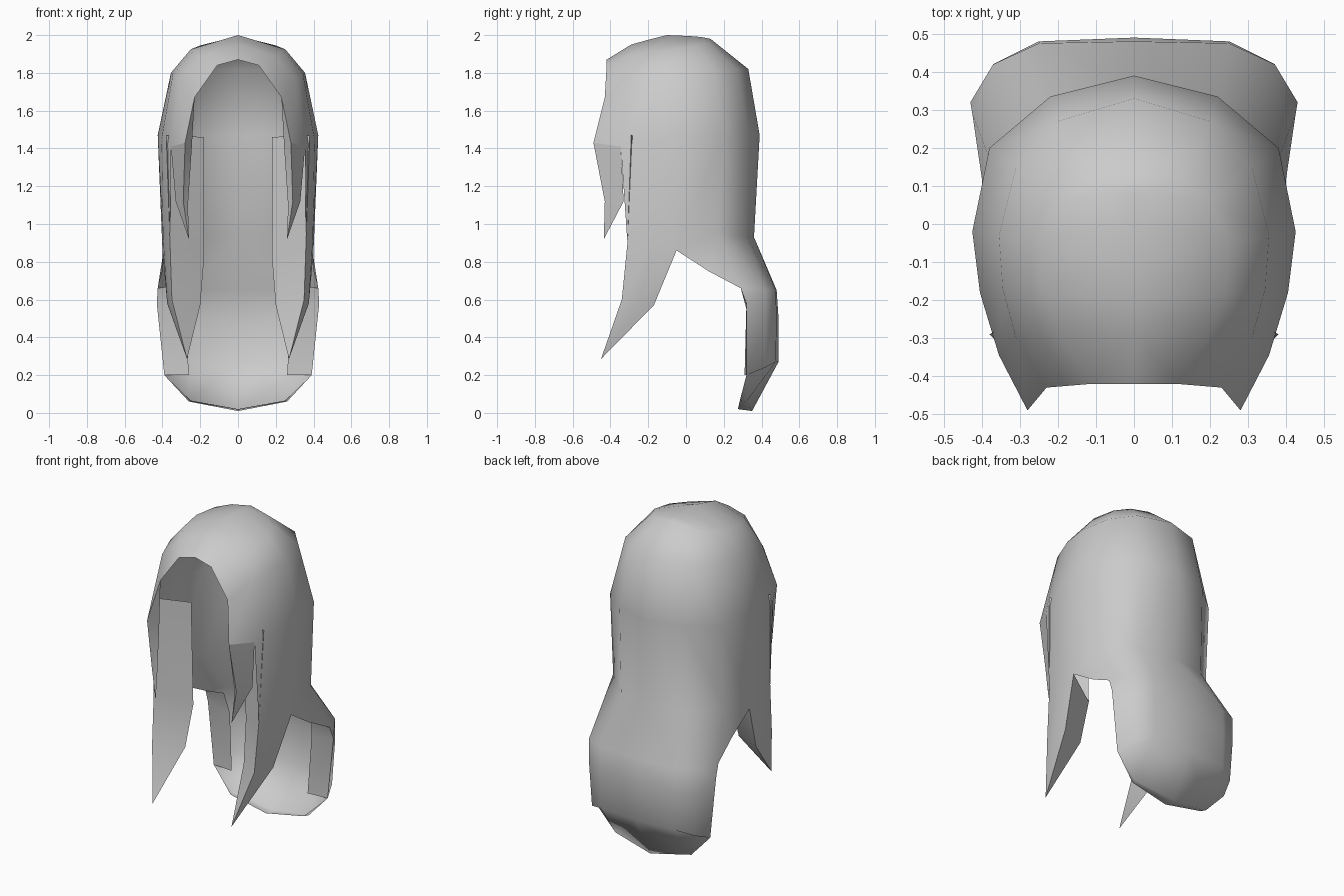
import bpy
import bmesh

if "Cube" in bpy.data.objects:
    bpy.data.objects.remove(bpy.data.objects["Cube"])

hair = bpy.data.materials.new("hair_grey")
hair.diffuse_color = (0.6, 0.6, 0.6, 1)
hair.use_nodes = True
hair.node_tree.nodes["Principled BSDF"].inputs["Base Color"].default_value = hair.diffuse_color


def sheet(name, *grids):
    """Loft rows of points into one surface, weld it and mirror it across x."""
    bm = bmesh.new()
    pool = {}

    def vert(p):
        if p not in pool:
            pool[p] = bm.verts.new(p)
        return pool[p]

    for rows in grids:
        for a, b in zip(rows, rows[1:]):
            for i in range(len(a) - 1):
                quad = list(dict.fromkeys((a[i], a[i + 1], b[i + 1], b[i])))
                if len(quad) > 2:
                    vs = [vert(p) for p in quad]
                    if not bm.faces.get(vs):
                        bm.faces.new(vs)
    bmesh.ops.recalc_face_normals(bm, faces=bm.faces[:])
    # the face furthest out to the side or back must point outwards
    bm.normal_update()
    f = max(bm.faces, key=lambda f: f.calc_center_median().x)
    if f.normal.x < 0:
        bmesh.ops.reverse_faces(bm, faces=bm.faces[:])
    me = bpy.data.meshes.new(name)
    bm.to_mesh(me)
    bm.free()
    ob = bpy.data.objects.new(name, me)
    bpy.context.collection.objects.link(ob)
    me.materials.append(hair)
    m = ob.modifiers.new("mirror", 'MIRROR')
    m.use_clip = True
    bpy.context.view_layer.objects.active = ob
    ob.select_set(True)
    bpy.ops.object.modifier_apply(modifier="mirror")
    bpy.ops.object.shade_smooth_by_angle(angle=1.2)
    ob.select_set(False)


# Cap rows run from the back centre round to the face opening
top = [(0, .13, 1.98), (0, .08, 1.99), (0, .02, 1.995), (0, -.10, 2.0),
       (0, -.20, 1.975), (0, -.29, 1.95), (0, -.42, 1.87)]
crown = [(0, .13, 1.98), (.12, .11, 1.965), (.20, .06, 1.945), (.25, -.05, 1.925),
         (.24, -.18, 1.91), (.19, -.30, 1.89), (.11, -.42, 1.84)]
upper = [(0, .33, 1.82), (.20, .27, 1.82), (.31, .15, 1.81), (.355, -.03, 1.80),
         (.345, -.17, 1.79), (.31, -.30, 1.76), (.23, -.43, 1.67)]
middle = [(0, .39, 1.47), (.22, .335, 1.47), (.38, .20, 1.46), (.425, -.02, 1.47),
          (.405, -.18, 1.45), (.355, -.345, 1.41), (.28, -.49, 1.43)]
nape = [(0, .36, .93), (.22, .32, .93), (.38, .17, .95), (.40, -.05, .86),
        (.395, -.18, .90), (.36, -.31, .90)]

# Side lock that tapers to a point, with its inner and rear walls
tip = (.27, -.45, .285)
low = [(.36, -.17, .57), (.375, -.25, .58), (.35, -.34, .60)]
inner = [(.18, -.20, 1.46), (.18, -.18, .82), (.20, -.23, .57), tip]
front = [(.38, -.29, 1.47), nape[5], low[2], tip]
rear = [nape[3], low[0], tip]

# Back flap: bulges at the neck, then curls in at the bottom
edge = (.40, .12, .75)
bulge = [(0, .48, .65), (.25, .475, .65), (.37, .42, .65), (.425, .29, .66)]
waist = [(0, .49, .50), (.25, .48, .50), (.37, .42, .50), (.43, .32, .58)]
hem = [(0, .49, .27), (.25, .475, .27), (.35, .42, .24), (.39, .32, .20)]
bottom = [(0, .35, .01), (.26, .32, .06), (.39, .32, .20), (.39, .32, .20)]
lip = [(0, .275, .02), (.25, .285, .065), (.39, .32, .20), (.39, .32, .20)]

sheet("hair_cap_and_back",
      [top, crown, upper, middle],
      [middle[:6], nape],
      [nape[3:], low, [tip] * 3],
      [nape[:3] + [edge], bulge, waist, hem, bottom, lip],
      [[nape[2], nape[3]], [edge, edge]])

sheet("side_lock_inner_wall",
      [[a, b] for a, b in zip(front, inner)],
      [[a, b] for a, b in zip(rear, inner[1:])])

# Inward folds along the sides of the back flap
sheet("back_flap_fold",
      [[bulge[3], (.30, .29, .68)], [waist[3], (.28, .32, .55)], [hem[3], (.26, .31, .20)]])

# Short front lock beside the face, folded along its ridge
point = (.26, -.435, .92)
sheet("front_lock",
      [[middle[5], middle[6], upper[6]],
       [middle[5], middle[6], (.245, -.42, 1.40)],
       [(.33, -.33, 1.12), (.29, -.43, 1.12), (.265, -.41, 1.10)],
       [point] * 3])
